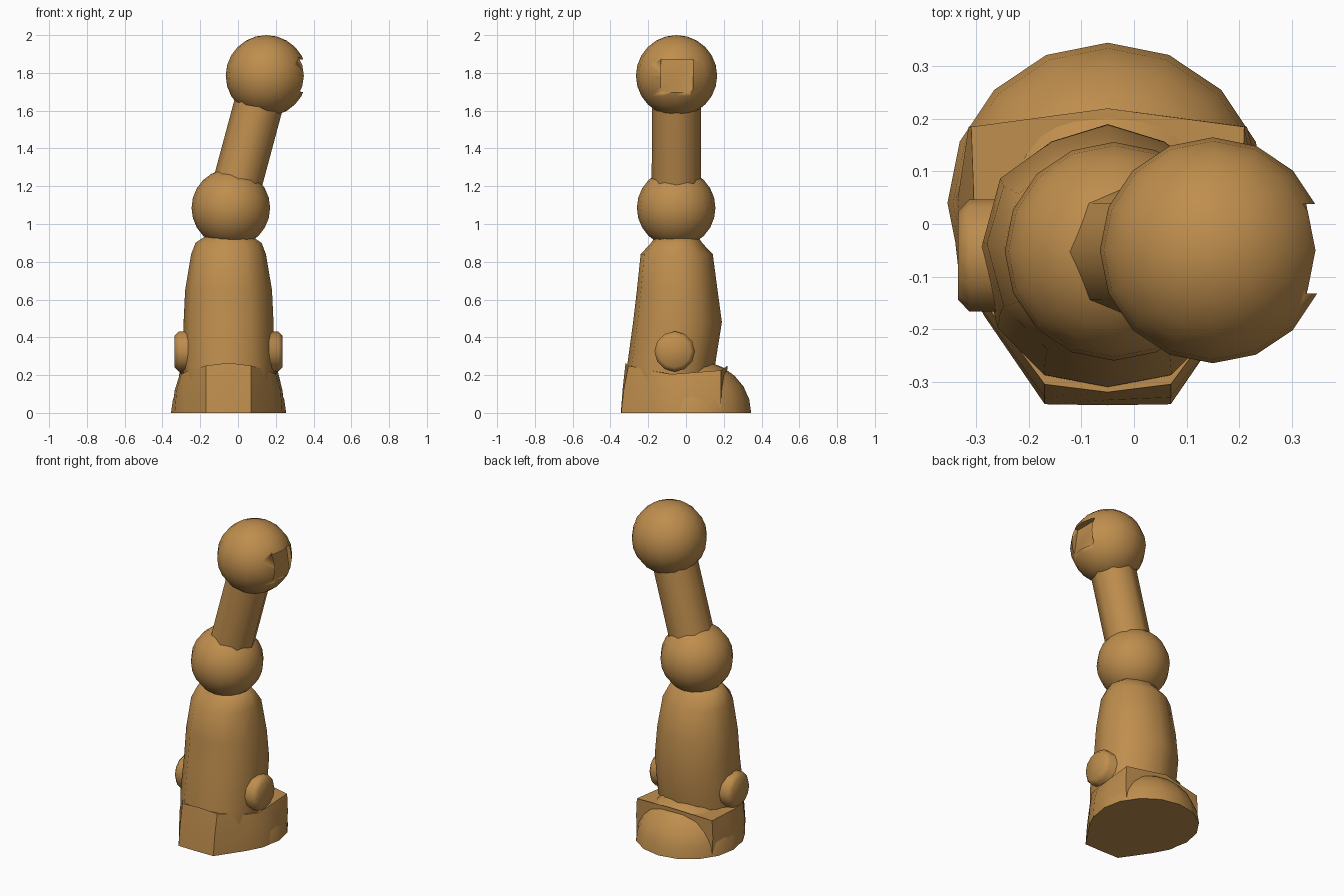
import bpy, bmesh, math
from mathutils import Vector

if "Cube" in bpy.data.objects:
    bpy.data.objects.remove(bpy.data.objects["Cube"])

AX = -0.05  # mirror axis of the lower body
mat = bpy.data.materials.new("warm_brown")
mat.diffuse_color = (0.52, 0.27, 0.075, 1)
mat.use_nodes = True
mat.node_tree.nodes["Principled BSDF"].inputs["Base Color"].default_value = mat.diffuse_color


def finish(name, bm, angle=50):
    bmesh.ops.recalc_face_normals(bm, faces=bm.faces[:])
    me = bpy.data.meshes.new(name)
    bm.to_mesh(me)
    bm.free()
    me.materials.append(mat)
    ob = bpy.data.objects.new(name, me)
    bpy.context.collection.objects.link(ob)
    bpy.ops.object.select_all(action='DESELECT')
    ob.select_set(True)
    bpy.context.view_layer.objects.active = ob
    bpy.ops.object.shade_smooth_by_angle(angle=math.radians(angle))
    return ob


def loft(name, layers, angle=50):
    """layers: half outlines (dx, y, z) from front to back, mirrored about AX."""
    bm = bmesh.new()
    rings = []
    for half in layers:
        other = [(-x, y, z) for x, y, z in reversed(half) if x > 1e-5]
        rings.append([bm.verts.new((AX + x, y, z)) for x, y, z in half + other])
    n = len(rings[0])
    for a, b in zip(rings, rings[1:]):
        for i in range(n):
            j = (i + 1) % n
            bm.faces.new((a[i], a[j], b[j], b[i]))
    bm.faces.new(rings[0])
    bm.faces.new(rings[-1])
    return finish(name, bm, angle)


def ball(name, centre, r, segs=16, rings=12):
    bm = bmesh.new()
    bmesh.ops.create_uvsphere(bm, u_segments=segs, v_segments=rings, radius=r)
    bmesh.ops.translate(bm, vec=centre, verts=bm.verts[:])
    return finish(name, bm, 60)


def rod(name, a, b, r, sides, bevel=0.0):
    a, b = Vector(a), Vector(b)
    bm = bmesh.new()
    bmesh.ops.create_cone(bm, cap_ends=True, segments=sides, radius1=r, radius2=r,
                          depth=(b - a).length)
    if bevel:
        rims = [e for e in bm.edges if any(len(f.verts) > 4 for f in e.link_faces)]
        bmesh.ops.bevel(bm, geom=rims, offset=bevel, segments=1, affect='EDGES')
    q = (b - a).to_track_quat('Z', 'Y').to_matrix()
    for v in bm.verts:
        v.co = q @ v.co + (a + b) / 2
    return finish(name, bm, 50)


# Foot block: faceted front half of the base
loft("base_front", [
    [(0, -.345, 0), (.12, -.343, 0), (.235, -.175, 0), (.285, -.08, 0),
     (.30, .05, 0), (.26, .185, 0), (0, .20, 0)],
    [(0, -.335, .13), (.12, -.33, .12), (.235, -.17, .12), (.275, -.08, .12),
     (.285, .05, .12), (.265, .185, .12), (0, .21, .12)],
    [(0, -.32, .265), (.12, -.305, .25), (.22, -.17, .22), (.25, -.08, .205),
     (.255, .05, .215), (.26, .185, .225), (0, .22, .25)],
], 40)

# Rounded heel: half ellipsoid flattened on the ground
bm = bmesh.new()
bmesh.ops.create_uvsphere(bm, u_segments=16, v_segments=12, radius=1)
bmesh.ops.bisect_plane(bm, geom=bm.verts[:] + bm.edges[:] + bm.faces[:], dist=1e-4,
                       plane_co=(0, 0, 0), plane_no=(0, 0, -1), clear_outer=True)
bmesh.ops.holes_fill(bm, edges=[e for e in bm.edges if e.is_boundary], sides=0)
for v in bm.verts:
    v.co = (AX + .305 * v.co.x, .04 + .305 * v.co.y, .28 * v.co.z)
finish("base_heel", bm)


# Tapered body with a ridged back
def body_ring(z, w, yf, yb):
    d = yb - yf
    return [(0, yf, z), (.5 * w, yf + .05 * d, z), (.86 * w, yf + .24 * d, z),
            (w, yf + .52 * d, z), (.86 * w, yf + .78 * d, z),
            (.45 * w, yb - .07 * d, z), (0, yb, z)]


loft("body", [body_ring(*r) for r in (
    (.15, .235, -.315, .14), (.26, .243, -.31, .155), (.48, .238, -.28, .19),
    (.65, .230, -.26, .167), (.84, .198, -.24, .142), (.90, .175, -.185, .085),
    (.93, .13, -.165, .065))], 50)

# Side knobs: one pin through the body
rod("side_knobs", (-.335, -.06, .325), (.235, -.06, .325), .107, 12, .022)

# Middle joint, leaning neck, head
mid, top = (-.038, -.052, 1.085), (.15, -.05, 1.785)
ball("middle_ball", mid, .208)
rod("neck", mid, top, .13, 8)
head = ball("head", top, .215)

# Square socket in the right side of the head
bm = bmesh.new()
bmesh.ops.create_cube(bm, size=1)
for v in bm.verts:
    v.co = (.40 + .19 * v.co.x, -.047 + .17 * v.co.y, 1.785 + .17 * v.co.z)
    if v.co.x < .4:  # slanted floor
        v.co.x += .025 if v.co.z < 1.785 else 0
cutter = finish("socket_cutter", bm, 30)
cutter.hide_render = True
cutter.hide_set(True)
mod = head.modifiers.new("socket", 'BOOLEAN')
mod.operation = 'DIFFERENCE'
mod.solver = 'EXACT'
mod.object = cutter
